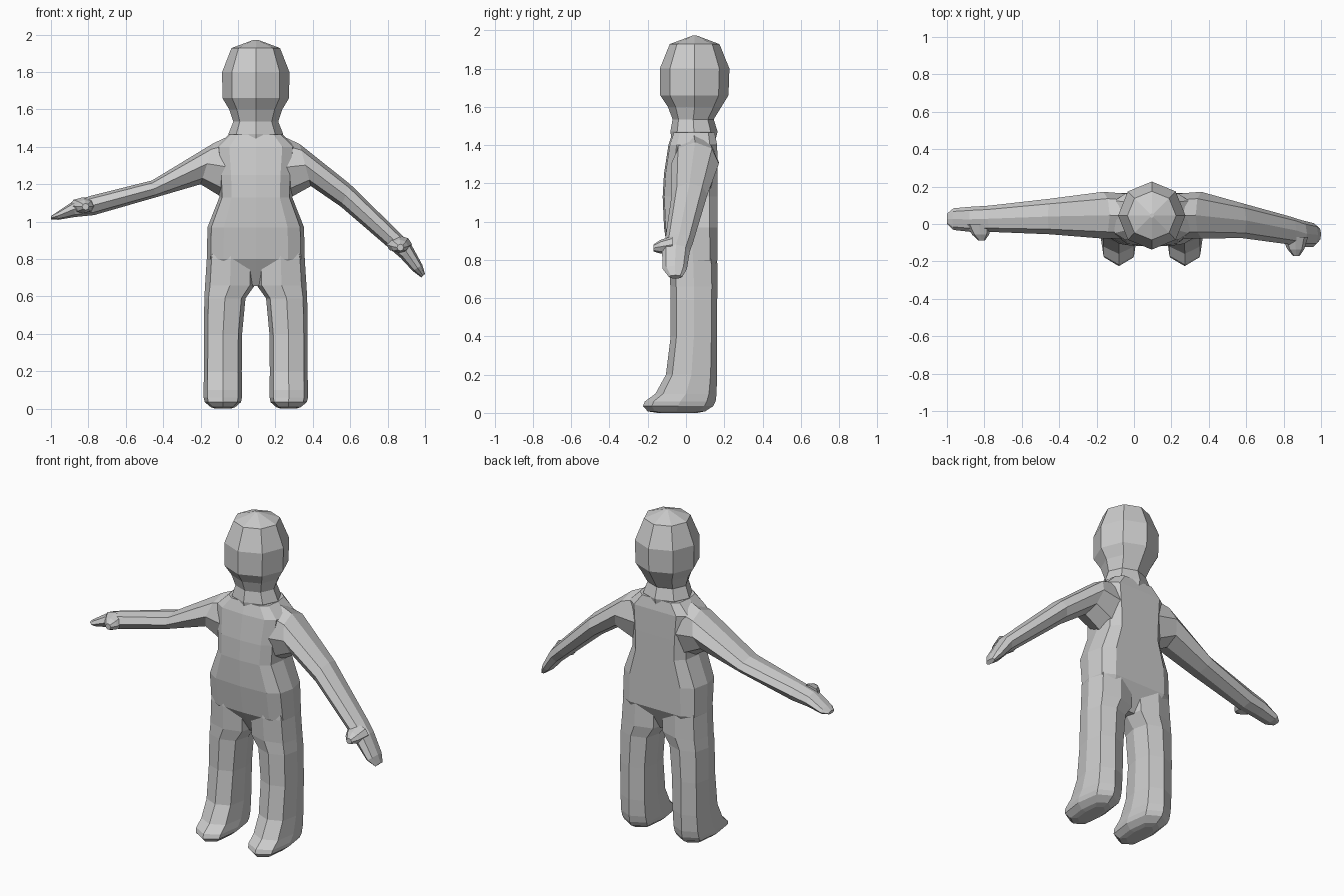
import bpy, bmesh, math
from mathutils import Vector as V

CX = 0.095  # body symmetry axis
D = 0.71
OCT = [(0, -1), (D, -D), (1, 0), (D, D), (0, 1), (-D, D), (-1, 0), (-D, -D)]
LEG = [(0, -1), (.8, -.75), (1, 0), (.8, .75), (0, 1), (-.8, .75), (-1, 0), (-.8, -.75)]
TORSO = [(0, -1), (.66, -.94), (.92, -.66), (1, 0), (.92, .7), (.66, 1),
         (0, 1), (-.66, 1), (-.92, .7), (-1, 0), (-.92, -.66), (-.66, -.94)]


def loft(name, rings, profile):
    """Skin a list of (centre, u, v) sections and cap both ends."""
    bm = bmesh.new()
    loops = [[bm.verts.new(V(c) + V(u) * a + V(v) * b) for a, b in profile]
             for c, u, v in rings]
    n = len(profile)
    for p, q in zip(loops, loops[1:]):
        for i in range(n):
            j = (i + 1) % n
            bm.faces.new((p[i], p[j], q[j], q[i]))
    for end in (loops[0], loops[-1]):
        c = bm.verts.new(sum((w.co for w in end), V()) / n)
        for i in range(n):
            bm.faces.new((end[i], end[(i + 1) % n], c))
    bmesh.ops.recalc_face_normals(bm, faces=bm.faces)
    me = bpy.data.meshes.new(name)
    bm.to_mesh(me)
    bm.free()
    ob = bpy.data.objects.new(name, me)
    bpy.context.collection.objects.link(ob)
    return ob


def flat(z, x0, x1, y0, y1):
    """Horizontal section from its extents."""
    return ((x0 + x1) / 2, (y0 + y1) / 2, z), ((x1 - x0) / 2, 0, 0), (0, (y1 - y0) / 2, 0)


def limb(tx, tz, bx, bz, y0, y1):
    """Arm section from its top point, bottom point and depth."""
    return (((tx + bx) / 2, (y0 + y1) / 2, (tz + bz) / 2),
            ((tx - bx) / 2, 0, (tz - bz) / 2), (0, (y1 - y0) / 2, 0))


# head and neck
head = [(1.43, .14, -.075, .155), (1.47, .146, -.082, .165), (1.535, .12, -.07, .145),
        (1.60, .142, -.095, .185), (1.66, .178, -.135, .222), (1.80, .18, -.137, .227),
        (1.928, .13, -.085, .175), (1.972, .012, .033, .057)]
loft("head", [flat(z, CX - h, CX + h, a, b) for z, h, a, b in head], OCT)

# torso, tapering inward at the crotch
torso = [(.655, .2, .0, .09), (.80, .262, -.09, .165), (.97, .258, -.115, .165),
         (1.13, .195, -.122, .165), (1.25, .2, -.115, .165), (1.40, .215, -.092, .163),
         (1.465, .145, -.07, .15)]
loft("torso", [flat(z, CX - h, CX + h, a, b) for z, h, a, b in torso], TORSO)

# legs with feet, mirrored about the body axis
leg = [(.95, -.14, .08, -.08, .14), (.80, -.167, .09, -.088, .163),
       (.66, -.176, .09, -.082, .166), (.59, -.18, .04, -.08, .163),
       (.40, -.182, .022, -.08, .163), (.20, -.182, .02, -.105, .162),
       (.10, -.184, .021, -.16, .16), (.06, -.184, .021, -.215, .155),
       (.035, -.178, .016, -.225, .142), (.008, -.145, -.015, -.2, .1),
       (0, -.12, -.04, -.15, .06)]
loft("right_leg", [flat(*r) for r in leg], LEG)
loft("left_leg", [flat(z, 2 * CX - x1, 2 * CX - x0, a, b) for z, x0, x1, a, b in leg], LEG)

# arms, posed differently on each side
loft("right_arm", [limb(*r) for r in (
    (.0, 1.48, -.02, 1.09, -.08, .16), (-.13, 1.42, -.2, 1.2, -.078, .172),
    (-.46, 1.22, -.44, 1.13, -.055, .135), (-.78, 1.14, -.77, 1.035, -.042, .098),
    (-.88, 1.11, -.87, 1.025, -.042, .092), (-.97, 1.05, -.96, 1.01, -.032, .084),
    (-1.0, 1.03, -1.0, 1.012, .0, .055))], OCT)
loft("left_arm", [limb(*r) for r in (
    (.19, 1.48, .21, 1.09, -.08, .16), (.33, 1.415, .39, 1.19, -.078, .172),
    (.60, 1.20, .55, 1.08, -.075, .112), (.87, .935, .80, .865, -.11, .04),
    (.925, .88, .87, .805, -.125, .02), (.985, .77, .935, .735, -.122, .005),
    (1.0, .72, .98, .702, -.09, -.02))], OCT)

# thumbs
for name, base, tip in (("right_thumb", V((-.83, .0, 1.085)), V((-.815, -.088, 1.08))),
                        ("left_thumb", V((.86, -.07, .88)), V((.868, -.17, .862)))):
    loft(name, [(base, (.07, 0, 0), (0, 0, .045)),
                (base.lerp(tip, .65), (.045, 0, 0), (0, 0, .035)),
                (tip, (.018, 0, 0), (0, 0, .018))], OCT)
